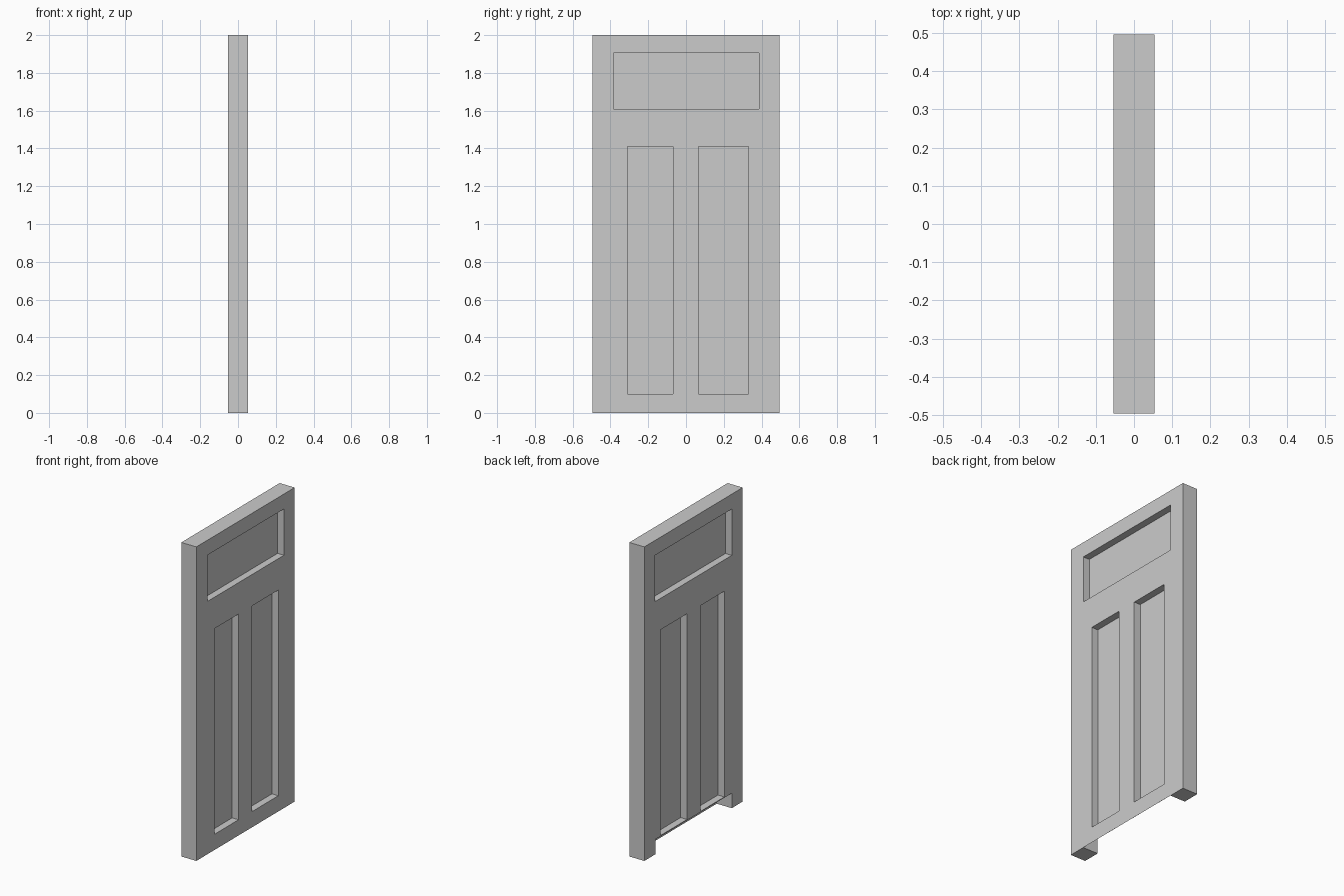
import bpy, bmesh
from mathutils import Matrix, Vector

if "Cube" in bpy.data.objects:
    bpy.data.objects.remove(bpy.data.objects["Cube"])

HALF_T, HALF_W, HEIGHT = 0.053, 0.495, 2.0
DEPTH = 0.045            # recess depth on each face
NOTCH_W, NOTCH_H = 0.385, 0.095


def make_boxes(name, boxes):
    """One mesh made of axis-aligned boxes given as (low corner, high corner)."""
    bm = bmesh.new()
    for lo, hi in boxes:
        lo, hi = Vector(lo), Vector(hi)
        size = hi - lo
        bmesh.ops.create_cube(bm, size=1, matrix=Matrix.Translation((lo + hi) / 2)
                              @ Matrix.Diagonal((*size, 1)))
    mesh = bpy.data.meshes.new(name)
    bm.to_mesh(mesh)
    bm.free()
    ob = bpy.data.objects.new(name, mesh)
    bpy.context.collection.objects.link(ob)
    return ob


# Door slab
door = make_boxes("door_slab", [((-HALF_T, -HALF_W, 0), (HALF_T, HALF_W, HEIGHT))])

# Panel recesses (y0, y1, z0, z1), cut into both faces
panels = [(-0.385, 0.387, 1.61, 1.905),
          (-0.31, -0.07, 0.10, 1.41),
          (0.065, 0.33, 0.10, 1.41)]
cuts = []
for y0, y1, z0, z1 in panels:
    cuts.append(((HALF_T - DEPTH, y0, z0), (HALF_T + 0.1, y1, z1)))
    cuts.append(((-HALF_T - 0.1, y0, z0), (-HALF_T + DEPTH, y1, z1)))

# Notch between the feet
cuts.append(((-HALF_T - 0.1, -NOTCH_W, -0.1), (HALF_T + 0.1, NOTCH_W, NOTCH_H)))

cutter = make_boxes("recess_cutter", cuts)
cutter.hide_render = True
mod = door.modifiers.new("recesses", "BOOLEAN")
mod.operation = "DIFFERENCE"
mod.solver = "EXACT"
mod.object = cutter
bpy.context.view_layer.objects.active = door
bpy.ops.object.modifier_apply(modifier=mod.name)
bpy.data.objects.remove(cutter)

# Thin skirt closing the notch on the +x face
skirt = bpy.data.meshes.new("notch_skirt")
skirt.from_pydata([(HALF_T, -NOTCH_W, 0), (HALF_T, NOTCH_W, 0),
                   (HALF_T, NOTCH_W, NOTCH_H), (HALF_T, -NOTCH_W, NOTCH_H)],
                  [], [(0, 1, 2, 3)])
bpy.context.collection.objects.link(bpy.data.objects.new("notch_skirt", skirt))
